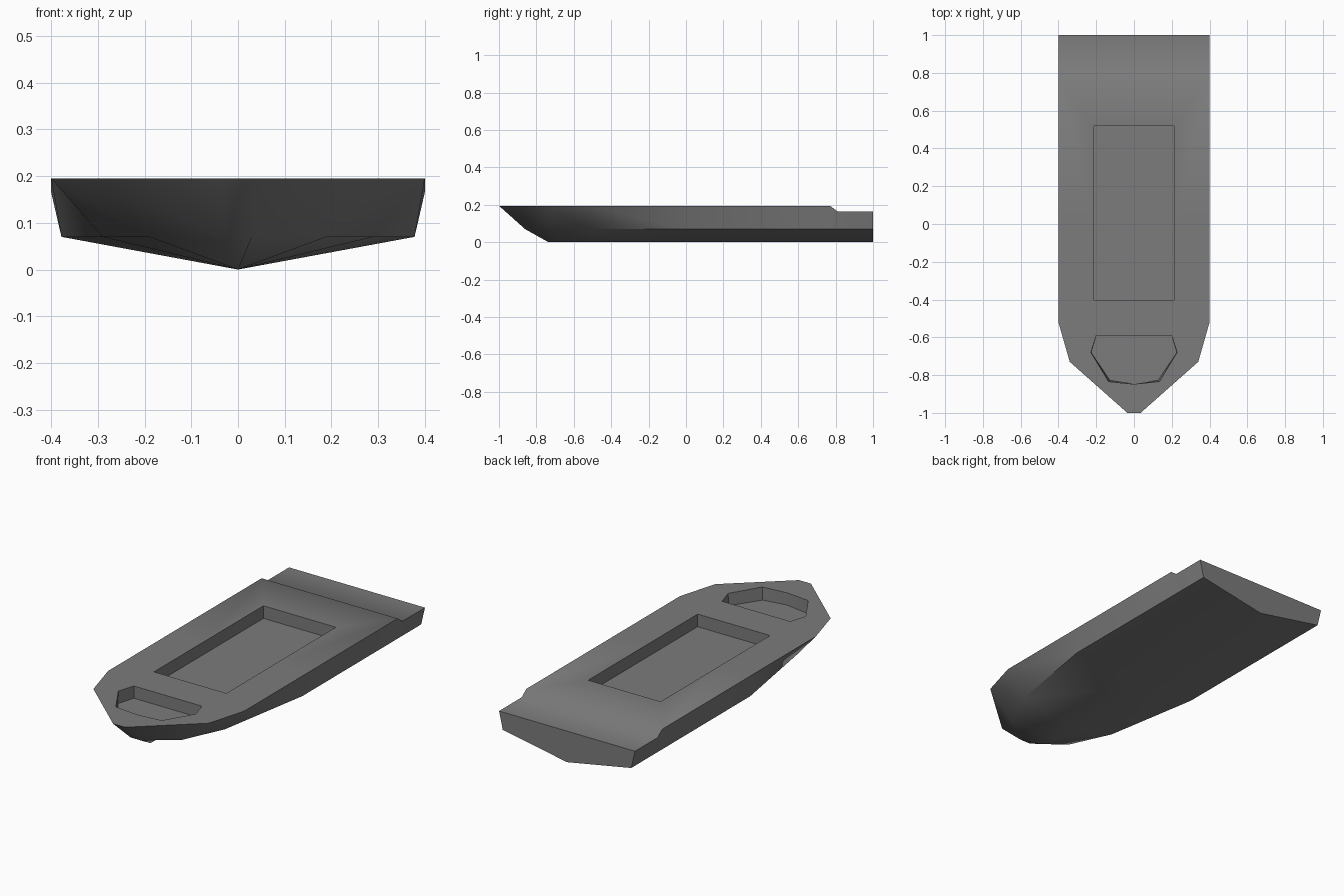
import bpy, bmesh, math

if "Cube" in bpy.data.objects:
    bpy.data.objects.remove(bpy.data.objects["Cube"])


def make_object(name, bm):
    bmesh.ops.recalc_face_normals(bm, faces=bm.faces[:])
    me = bpy.data.meshes.new(name)
    bm.to_mesh(me)
    bm.free()
    ob = bpy.data.objects.new(name, me)
    bpy.context.collection.objects.link(ob)
    return ob


# Hull stations, stern to bow: deck (x, y, z), chine (x, y), keel y
DECK_Z, STERN_Z, CHINE_Z = 0.195, 0.165, 0.07
stations = [
    (0.40, 1.00, STERN_Z, 0.378, 1.00, 1.00),
    (0.40, 0.81, STERN_Z, 0.378, 0.81, 0.81),
    (0.40, 0.77, DECK_Z, 0.378, 0.77, 0.77),
    (0.40, 0.00, DECK_Z, 0.378, 0.00, 0.00),
    (0.40, -0.52, DECK_Z, 0.29, -0.52, -0.50),
    (0.34, -0.73, DECK_Z, 0.19, -0.74, -0.66),
    (0.035, -1.0, DECK_Z, 0.03, -0.86, -0.735),
]
bm = bmesh.new()
rings = []
for dx, dy, dz, cx, cy, ky in stations:
    pts = [(-dx, dy, dz), (-cx, cy, CHINE_Z), (0, ky, 0), (cx, cy, CHINE_Z), (dx, dy, dz)]
    rings.append([bm.verts.new(p) for p in pts])
for a, b in zip(rings, rings[1:]):
    for i in range(5):
        j = (i + 1) % 5
        bm.faces.new((a[i], a[j], b[j], b[i]))
bm.faces.new(rings[0])
bow = rings[-1]
bm.faces.new((bow[0], bow[1], bow[3], bow[4]))
bm.faces.new((bow[1], bow[2], bow[3]))
hull = make_object("hull", bm)

# Dark grey hull colour
dark = bpy.data.materials.new("dark_grey")
dark.diffuse_color = (0.2, 0.2, 0.2, 1)
dark.use_nodes = True
dark.node_tree.nodes["Principled BSDF"].inputs["Base Color"].default_value = dark.diffuse_color
hull.data.materials.append(dark)


def cut_well(name, outline, floor_outline, floor_z):
    """Sink a well into the deck between two matching outlines."""
    bm = bmesh.new()
    loops = []
    for z, pts in ((floor_z, floor_outline), (DECK_Z, outline), (0.3, outline)):
        loops.append([bm.verts.new((x, y, z)) for x, y in pts])
    n = len(outline)
    for a, b in zip(loops, loops[1:]):
        for i in range(n):
            j = (i + 1) % n
            bm.faces.new((a[i], a[j], b[j], b[i]))
    bm.faces.new(loops[0])
    bm.faces.new(loops[-1])
    cutter = make_object(name, bm)
    cutter.data.materials.append(dark)
    cutter.hide_render = True
    mod = hull.modifiers.new(name, 'BOOLEAN')
    mod.operation = 'DIFFERENCE'
    mod.solver = 'EXACT'
    mod.object = cutter
    bpy.context.view_layer.objects.active = hull
    bpy.ops.object.modifier_apply(modifier=mod.name)
    bpy.data.objects.remove(cutter)


def mirrored(half, tip):
    return half + [tip] + [(-x, y) for x, y in reversed(half)]


# Rectangular cargo well
rect = [(-0.213, -0.402), (0.213, -0.402), (0.213, 0.518), (-0.213, 0.518)]
cut_well("cargo_well_cutter", rect, rect, 0.128)

# Faceted bow well
cut_well("bow_well_cutter",
         mirrored([(0.20, -0.59), (0.228, -0.68), (0.135, -0.834)], (0, -0.848)),
         mirrored([(0.20, -0.59), (0.226, -0.68), (0.128, -0.827)], (0, -0.848)),
         0.13)

# Soft gradients on shallow bends, crisp main edges
bpy.ops.object.select_all(action='DESELECT')
hull.select_set(True)
bpy.context.view_layer.objects.active = hull
bpy.ops.object.shade_smooth_by_angle(angle=math.radians(42))
